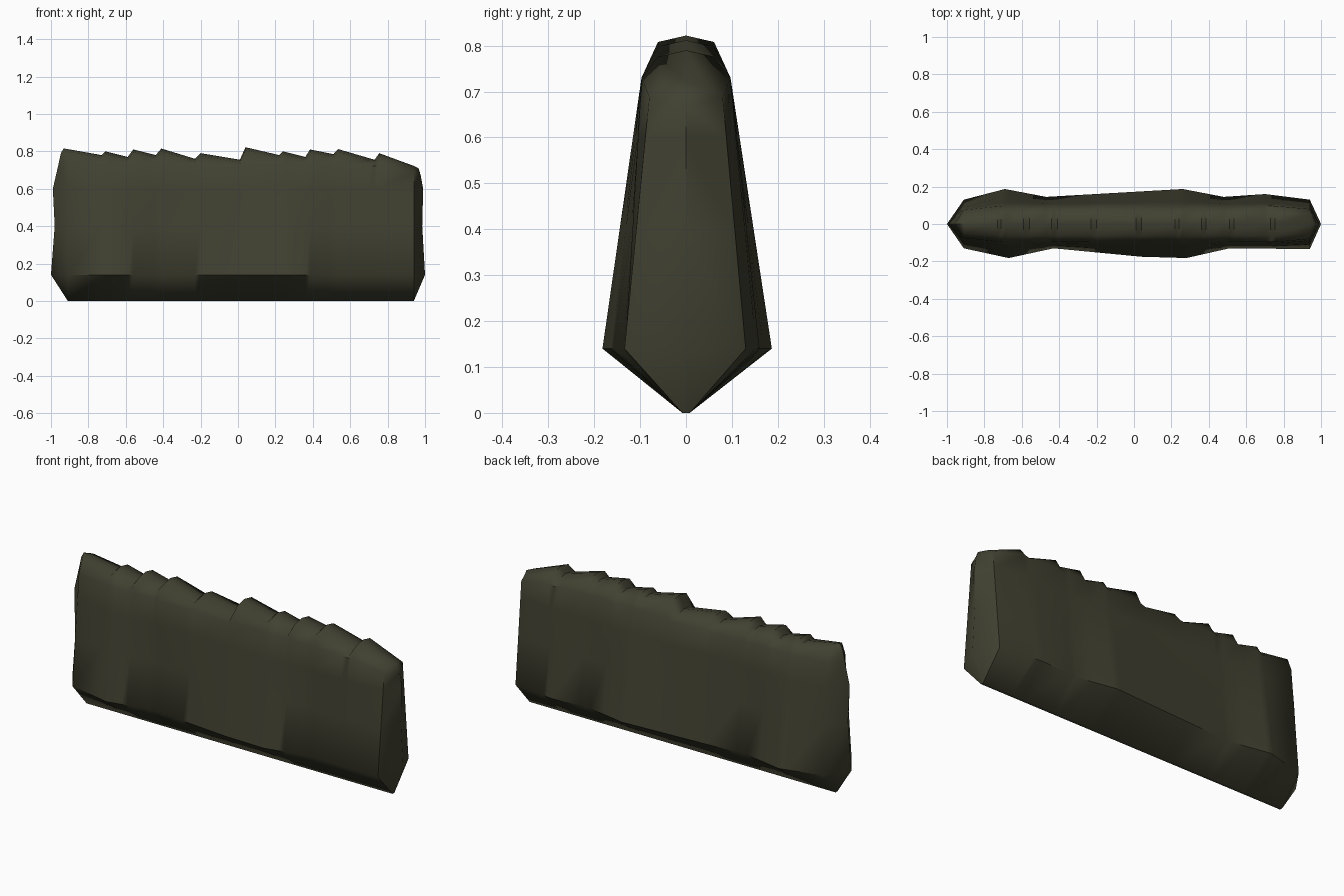
import bpy, bmesh, math

if "Cube" in bpy.data.objects:
    bpy.data.objects.remove(bpy.data.objects["Cube"])

# outlines read along x
TOP = [(-.91, .812), (-.73, .78), (-.71, .80), (-.59, .77), (-.56, .81), (-.44, .78),
       (-.41, .815), (-.23, .76), (-.20, .79), (.01, .755), (.04, .822), (.22, .78),
       (.24, .80), (.36, .77), (.385, .81), (.51, .785), (.535, .812), (.73, .755),
       (.755, .79), (.94, .722)]
BACK = [(-.91, .13), (-.69, .187), (-.47, .145), (.26, .187), (.48, .145), (.70, .16), (.94, .13)]
FRONT = [(-.91, .13), (-.67, .182), (-.43, .13), (.04, .175), (.28, .182), (.51, .13), (.94, .134)]
SHOULDER = [(-.91, .075), (-.70, .097), (.75, .097), (.94, .08)]


def lerp(pts, x):
    for (x0, y0), (x1, y1) in zip(pts, pts[1:]):
        if x <= x1:
            return y0 + (y1 - y0) * (x - x0) / (x1 - x0)
    return pts[-1][1]


def half(x, wide):
    """Half a cross-section, bottom to crest: (half width, height)."""
    top, w, s = lerp(TOP, x), lerp(wide, x), lerp(SHOULDER, x)
    sz = min(.73, top - .035)
    side = [(w + (s - w) * (z - .14) / (sz - .14), z) for z in (.14, .4, .6)]
    return [(.008, 0)] + side + [(s, sz), (s * .63, top - .014)]


bm = bmesh.new()
xs = sorted({p[0] for p in TOP + BACK + FRONT})
rings = []
for x in xs:
    f = [bm.verts.new((x, -y, z)) for y, z in half(x, FRONT)]
    b = [bm.verts.new((x, y, z)) for y, z in half(x, BACK)]
    crest = bm.verts.new((x, 0, lerp(TOP, x)))
    rings.append((f, crest, b))

# long body between the cross-sections
for r0, r1 in zip(rings, rings[1:]):
    a = r0[0] + [r0[1]] + r0[2][::-1]
    c = r1[0] + [r1[1]] + r1[2][::-1]
    for i in range(len(a)):
        j = (i + 1) % len(a)
        bm.faces.new((a[i], c[i], c[j], a[j]))

# wedge-shaped ends closing on an upright ridge
ENDS = [(rings[0], [(-1, .14), (-.98, .4), (-.99, .6), (-.96, .73), (-.947, .79), (-.932, .815)]),
        (rings[-1], [(1, .14), (.985, .4), (.99, .6), (.977, .67), (.97, .695), (.965, .71)])]
for (f, crest, b), pts in ENDS:
    ridge = [bm.verts.new((x, 0, z)) for x, z in pts]
    for s in (f, b):
        bm.faces.new((s[0], s[1], ridge[0]))
        for i in range(1, 5):
            bm.faces.new((s[i], s[i + 1], ridge[i], ridge[i - 1]))
        bm.faces.new((s[5], crest, ridge[5], ridge[4]))
    bm.faces.new((f[0], b[0], ridge[0]))

bmesh.ops.recalc_face_normals(bm, faces=bm.faces)
mesh = bpy.data.meshes.new("jagged_slab")
bm.to_mesh(mesh)
bm.free()
slab = bpy.data.objects.new("jagged_slab", mesh)
bpy.context.collection.objects.link(slab)

# single dark olive colour
mat = bpy.data.materials.new("dark olive")
mat.diffuse_color = (.052, .052, .031, 1)
mat.use_nodes = True
mat.node_tree.nodes["Principled BSDF"].inputs["Base Color"].default_value = mat.diffuse_color
mesh.materials.append(mat)

bpy.context.view_layer.objects.active = slab
slab.select_set(True)
bpy.ops.object.shade_smooth_by_angle(angle=math.radians(50))
